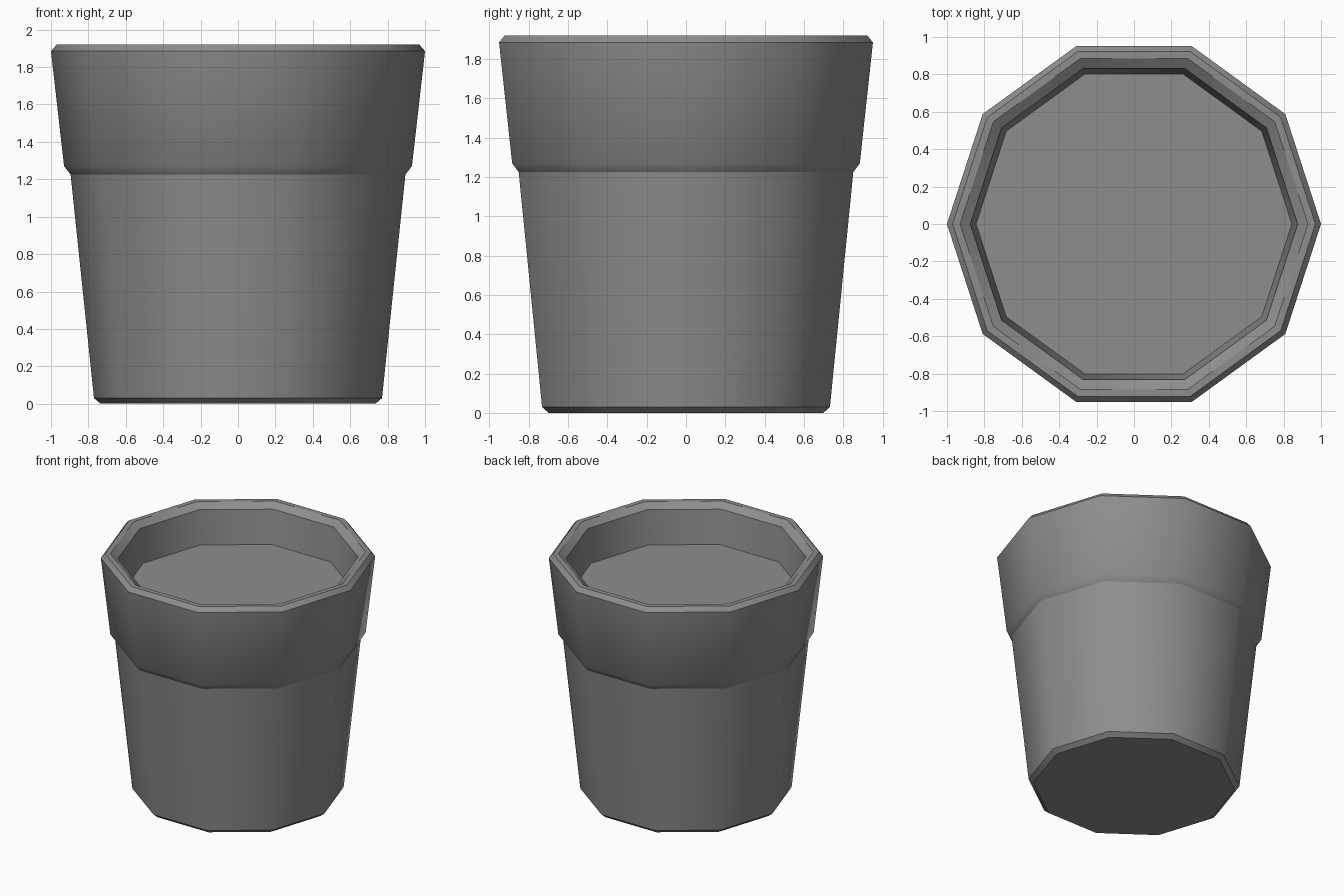
import bpy, bmesh
from math import cos, sin, tau

cube = bpy.data.objects.get("Cube")
if cube:
    bpy.data.objects.remove(cube, do_unlink=True)

SIDES = 10

grey = bpy.data.materials.new("mid grey")
grey.use_nodes = True
colour = (0.27, 0.27, 0.27, 1)
grey.diffuse_color = colour
grey.node_tree.nodes["Principled BSDF"].inputs["Base Color"].default_value = colour


def add_ring(bm, radius, z):
    return [bm.verts.new((radius * cos(tau * i / SIDES), radius * sin(tau * i / SIDES), z))
            for i in range(SIDES)]


def finish(name, bm):
    mesh = bpy.data.meshes.new(name)
    bm.to_mesh(mesh)
    bm.free()
    mesh.materials.append(grey)
    obj = bpy.data.objects.new(name, mesh)
    bpy.context.collection.objects.link(obj)
    return obj


def lathe(name, profile):
    """Spin (radius, z, crisp) points; crisp rings keep a hard edge."""
    bm = bmesh.new()
    rings = [add_ring(bm, r, z) for r, z, crisp in profile]
    for low, high in zip(rings, rings[1:]):
        for i in range(SIDES):
            j = (i + 1) % SIDES
            bm.faces.new((low[i], low[j], high[j], high[i])).smooth = True
    bm.faces.new(reversed(rings[0]))
    bm.faces.new(rings[-1])
    for ring, (r, z, crisp) in zip(rings, profile):
        for i in range(SIDES):
            edge = bm.edges.get((ring[i], ring[(i + 1) % SIDES]))
            edge.smooth = not crisp
    return finish(name, bm)


# Pot: chamfered foot, tapered body, thick collar, bevelled lip, inner wall
lathe("pot", [
    (0.735, 0.0, True),
    (0.77, 0.03, True),
    (0.895, 1.225, True),
    (0.93, 1.27, False),
    (1.0, 1.885, True),
    (0.97, 1.92, True),
    (0.93, 1.92, True),
    (0.875, 1.88, True),
    (0.843, 1.6, True),
])

# Soil: flat surface inside the pot
bm = bmesh.new()
bm.faces.new(add_ring(bm, 0.845, 1.61))
finish("soil", bm)
